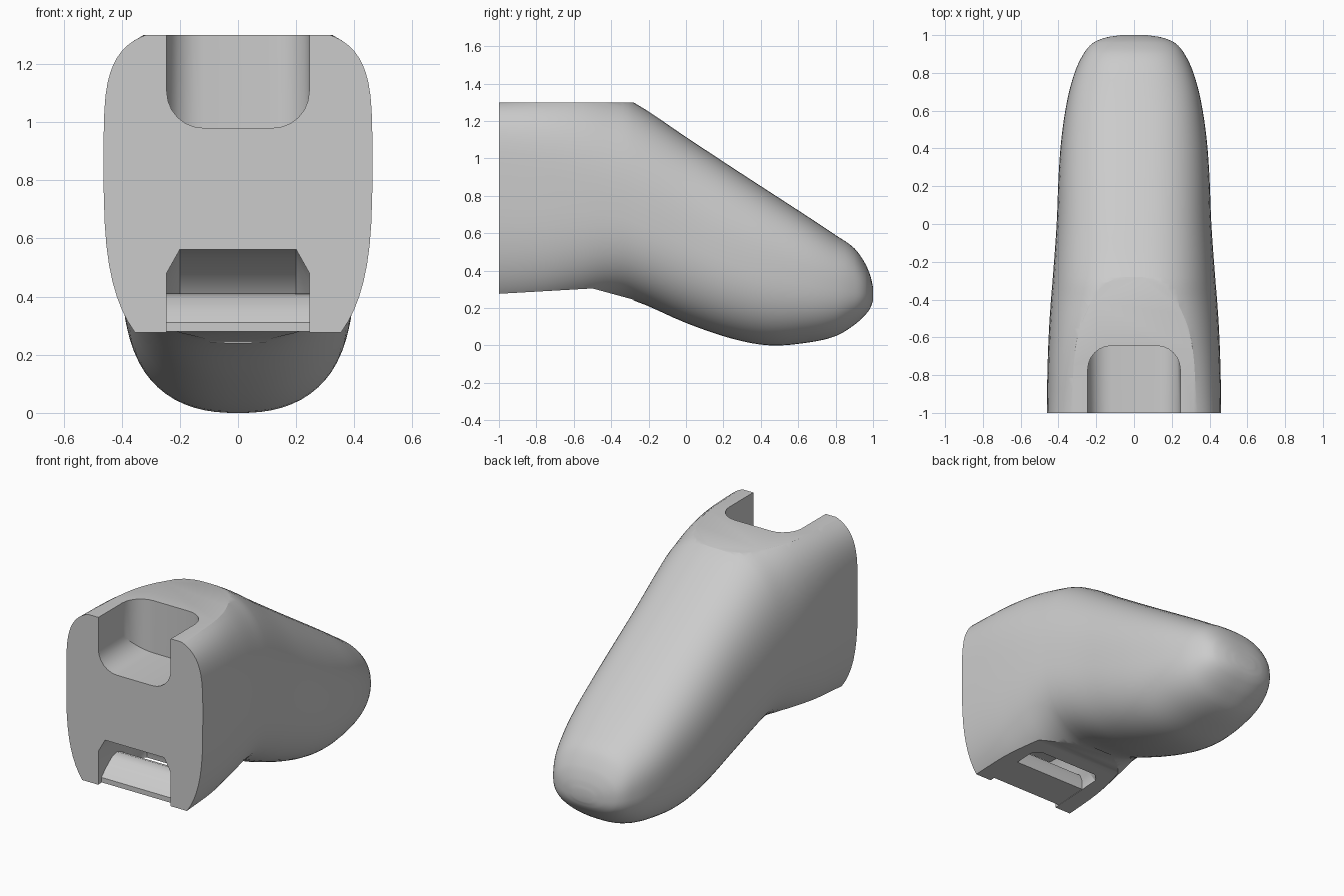
import bpy, bmesh, math
from mathutils import Matrix

if "Cube" in bpy.data.objects:
    bpy.data.objects.remove(bpy.data.objects["Cube"])

grey = bpy.data.materials.new("light grey")
grey.diffuse_color = (0.6, 0.6, 0.6, 1)
grey.use_nodes = True
grey.node_tree.nodes["Principled BSDF"].inputs["Base Color"].default_value = grey.diffuse_color


def make_object(name, bm):
    bmesh.ops.recalc_face_normals(bm, faces=bm.faces[:])
    mesh = bpy.data.meshes.new(name)
    bm.to_mesh(mesh)
    bm.free()
    ob = bpy.data.objects.new(name, mesh)
    mesh.materials.append(grey)
    bpy.context.collection.objects.link(ob)
    return ob


def loft(name, rings):
    """Skin closed rings of points and cap both ends."""
    bm = bmesh.new()
    rows = [[bm.verts.new(p) for p in ring] for ring in rings]
    n = len(rows[0])
    for a, b in zip(rows, rows[1:]):
        for i in range(n):
            j = (i + 1) % n
            bm.faces.new((a[i], a[j], b[j], b[i]))
    bm.faces.new(rows[0])
    bm.faces.new(rows[-1][::-1])
    return make_object(name, bm)


def prism(name, profile, half):
    return loft(name, [[(x, y, z) for y, z in profile] for x in (-half, half)])


def smooth(ob, angle=30):
    bpy.ops.object.select_all(action='DESELECT')
    ob.select_set(True)
    bpy.context.view_layer.objects.active = ob
    bpy.ops.object.shade_smooth_by_angle(angle=math.radians(angle))


# Body stations: y, half width, bottom, top, widest height, upper and lower roundness
stations = [
    (-1.00, .462, .150, 1.325, .85, 4.2, 3.0),
    (-.75, .458, .180, 1.345, .82, 3.6, 3.0),
    (-.55, .450, .220, 1.355, .78, 3.0, 2.8),
    (-.40, .440, .250, 1.335, .74, 2.7, 2.6),
    (-.28, .430, .240, 1.300, .70, 2.6, 2.5),
    (.00, .410, .120, 1.115, .58, 2.6, 2.4),
    (.25, .400, .035, .950, .47, 2.6, 2.4),
    (.45, .385, .000, .820, .40, 2.6, 2.4),
    (.65, .355, .015, .690, .35, 2.6, 2.4),
    (.80, .315, .050, .590, .32, 2.5, 2.4),
    (.90, .268, .110, .520, .30, 2.5, 2.4),
    (.96, .215, .165, .435, .29, 2.4, 2.4),
    (.988, .145, .205, .365, .28, 2.4, 2.4),
    (1.00, .070, .240, .310, .275, 2.4, 2.4),
]


def slope(i, k):
    a, b = stations[max(i - 1, 0)], stations[min(i + 1, len(stations) - 1)]
    return (b[k] - a[k]) / (b[0] - a[0])


def blend(i, t):
    """Cubic interpolation between stations i and i + 1."""
    a, b = stations[i], stations[i + 1]
    d = b[0] - a[0]
    out = [a[0] + d * t]
    for k in range(1, 7):
        out.append((2*t**3 - 3*t*t + 1) * a[k] + (t**3 - 2*t*t + t) * d * slope(i, k)
                   + (3*t*t - 2*t**3) * b[k] + (t**3 - t*t) * d * slope(i + 1, k))
    return out


def section(y, w, low, high, mid, up, down, n=64):
    ring = []
    for i in range(n):
        a = 2 * math.pi * (i + .5) / n
        c, s = math.cos(a), math.sin(a)
        e = 2 / (up if s > 0 else down)
        h = high - mid if s > 0 else mid - low
        ring.append((w * math.copysign(abs(c) ** e, c), y,
                     mid + h * math.copysign(abs(s) ** e, s)))
    return ring


rings = [section(*blend(i, t / 4)) for i in range(len(stations) - 1) for t in range(4)]
rings.append(section(*stations[-1]))
body = loft("body", rings)

# Flat top and flat underside cutters
top_cut = prism("top_cutter", [(-1.2, 1.3), (.2, 1.3), (.2, 1.7), (-1.2, 1.7)], .8)
base_cut = prism("underside_cutter",
                 [(-1.2, .265), (-.5, .305), (-.28, .245), (-.4, -.2), (-1.2, -.2)], .8)

# Rounded notch open to the top and front
bm = bmesh.new()
bmesh.ops.create_cube(bm, size=1, matrix=Matrix.Translation((0, -1.0225, 1.33))
                      @ Matrix.Diagonal((.49, .755, .70, 1)))
edges = []
for e in bm.edges:
    d = e.verts[0].co - e.verts[1].co
    if abs(d.x) < .01:
        edges.append(e)
bmesh.ops.bevel(bm, geom=edges, offset=.125, segments=6, profile=.5, affect='EDGES')
notch_cut = make_object("notch_cutter", bm)

# Curved channel from the front down through the underside, chamfered at its ends
channel = [(-1.2, .1), (-1.2, .565), (-.9, .56), (-.78, .53), (-.67, .46), (-.60, .36), (-.57, .1)]
inner = [(y, z) for y, z in channel]
outer = [(y - (.03 if y > -1.1 else 0), z - (.08 if z > .2 else 0)) for y, z in channel]
channel_cut = loft("channel_cutter", [[(x, y, z) for y, z in p] for x, p in
                                      ((-.245, outer), (-.20, inner), (.20, inner), (.245, outer))])

for cutter in (top_cut, base_cut, notch_cut, channel_cut):
    m = body.modifiers.new(cutter.name, 'BOOLEAN')
    m.operation = 'DIFFERENCE'
    m.solver = 'EXACT'
    m.object = cutter
bpy.context.view_layer.objects.active = body
body.select_set(True)
for m in list(body.modifiers):
    bpy.ops.object.modifier_apply(modifier=m.name)
for cutter in (top_cut, base_cut, notch_cut, channel_cut):
    bpy.data.objects.remove(cutter)
smooth(body)

# Strap bar crossing the channel
bar = prism("strap_bar", [(-.97, .28), (-.97, .31), (-.93, .35), (-.87, .395), (-.82, .41),
                          (-.78, .395), (-.76, .35), (-.76, .292)], .27)
smooth(bar, 40)
